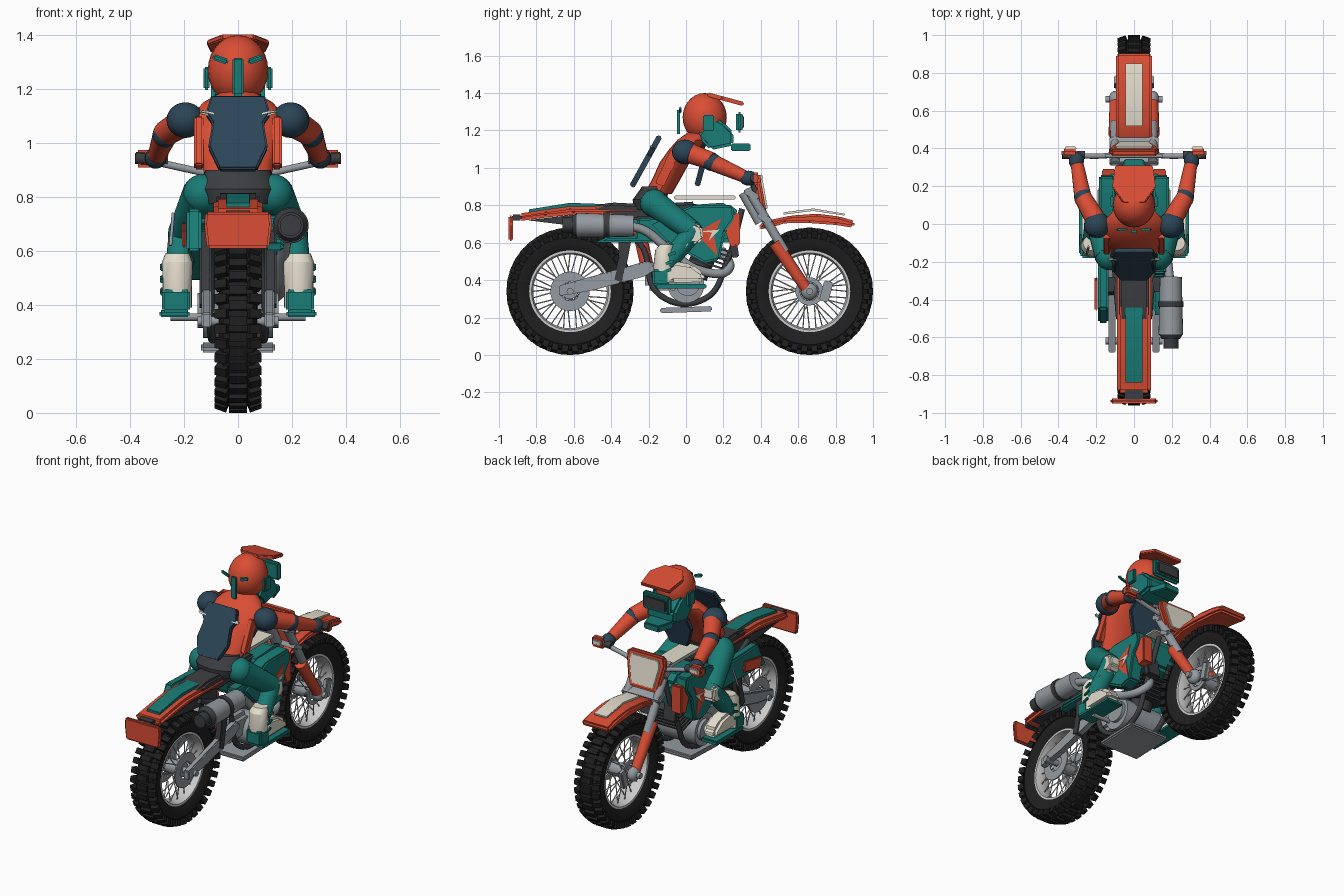
import bpy, bmesh, math
from mathutils import Matrix, Vector

if "Cube" in bpy.data.objects:
    bpy.data.objects.remove(bpy.data.objects["Cube"])

COL = dict(red=(.70, .075, .035), teal=(.01, .2, .18), navy=(.025, .06, .095), cream=(.78, .73, .62),
           dark=(.045, .047, .052), tyre=(.014, .014, .015), metal=(.30, .33, .36), silver=(.6, .62, .63))
MATS = {}
for k, c in COL.items():
    MATS[k] = bpy.data.materials.new(k)
    MATS[k].diffuse_color = (*c, 1)
SIDES = ((1, "right"), (-1, "left"))


def finish(name, bm, mat, bevel=0, loc=(0, 0, 0), rot=(0, 0, 0)):
    bmesh.ops.recalc_face_normals(bm, faces=bm.faces)
    if bevel:
        bmesh.ops.bevel(bm, geom=bm.edges[:], offset=bevel, segments=2, affect='EDGES', clamp_overlap=True)
    me = bpy.data.meshes.new(name)
    bm.to_mesh(me)
    bm.free()
    me.materials.append(MATS[mat])
    ob = bpy.data.objects.new(name, me)
    ob.location = loc
    ob.rotation_euler = [math.radians(a) for a in rot]
    bpy.context.collection.objects.link(ob)
    return ob


def box(name, c, size, mat, rot=(0, 0, 0), bevel=.006):
    bm = bmesh.new()
    bmesh.ops.create_cube(bm, size=1, matrix=Matrix.Diagonal((*size, 1)))
    return finish(name, bm, mat, bevel, c, rot)


def add_rod(bm, a, b, r1, r2, n):
    a, b = Vector(a), Vector(b)
    m = Matrix.Translation((a + b) / 2) @ (b - a).to_track_quat('Z', 'Y').to_matrix().to_4x4()
    bmesh.ops.create_cone(bm, cap_ends=True, segments=n, radius1=r1, radius2=r2, depth=(b - a).length, matrix=m)


def rod(name, a, b, r1, mat, r2=None, n=20):
    bm = bmesh.new()
    add_rod(bm, a, b, r1, r1 if r2 is None else r2, n)
    return finish(name, bm, mat)


def ball(name, c, r, mat, rot=(0, 0, 0), n=20):
    bm = bmesh.new()
    bmesh.ops.create_uvsphere(bm, u_segments=n, v_segments=n // 2 + 2, radius=1, matrix=Matrix.Diagonal((*r, 1)))
    return finish(name, bm, mat, 0, c, rot)


def prism(name, pts, d0, d1, mat, axis='x', bevel=.006, loc=(0, 0, 0), rot=(0, 0, 0)):
    """Outline pulled along an axis from d0 to d1."""
    put = {'x': lambda p, d: (d, *p), 'y': lambda p, d: (p[0], d, p[1]), 'z': lambda p, d: (*p, d)}[axis]
    bm = bmesh.new()
    lo, hi = [[bm.verts.new(put(p, d)) for p in pts] for d in (d0, d1)]
    bm.faces.new(lo)
    bm.faces.new(hi)
    for i in range(len(pts)):
        j = (i + 1) % len(pts)
        bm.faces.new((lo[i], lo[j], hi[j], hi[i]))
    return finish(name, bm, mat, bevel, loc, rot)


def loft(name, rings, mat, x=0, n=20):
    """Horizontal ellipses (y, z, rx, ry) joined into a body."""
    bm = bmesh.new()
    R = [[bm.verts.new((x + rx * math.cos(t * math.tau / n), y + ry * math.sin(t * math.tau / n), z))
          for t in range(n)] for y, z, rx, ry in rings]
    for a, b in zip(R, R[1:]):
        for i in range(n):
            bm.faces.new((a[i], a[(i + 1) % n], b[(i + 1) % n], b[i]))
    bm.faces.new(R[0])
    bm.faces.new(R[-1])
    return finish(name, bm, mat)


def lathe(name, c, prof, mat, n=48):
    """Closed (x, radius) section turned about the wheel axle."""
    bm = bmesh.new()
    R = [[bm.verts.new((x, r * math.cos(t * math.tau / n), r * math.sin(t * math.tau / n))) for x, r in prof]
         for t in range(n)]
    for i in range(n):
        for j in range(len(prof)):
            k, m = (i + 1) % n, (j + 1) % len(prof)
            bm.faces.new((R[i][j], R[i][m], R[k][m], R[k][j]))
    return finish(name, bm, mat, 0, c)


def tube(name, pts, r, mat):
    cu = bpy.data.curves.new(name, 'CURVE')
    cu.dimensions, cu.bevel_depth, cu.bevel_resolution, cu.use_fill_caps = '3D', r, 3, True
    sp = cu.splines.new('BEZIER')
    sp.bezier_points.add(len(pts) - 1)
    for bp, p in zip(sp.bezier_points, pts):
        bp.co, bp.handle_left_type, bp.handle_right_type = p, 'AUTO', 'AUTO'
    sp.resolution_u = 8
    cu.materials.append(MATS[mat])
    ob = bpy.data.objects.new(name, cu)
    bpy.context.collection.objects.link(ob)


# wheels: tyre, knobs, rim, spokes, hub, disc
for name, y, disc in (("front", .66, .075), ("rear", -.62, .105)):
    c = (0, y, .34)
    half = [(.048, .215), (.066, .245), (.07, .285), (.056, .31), (.02, .32)]
    lathe(name + "_tyre", c, half + [(-x, r) for x, r in reversed(half)], "tyre")
    bm = bmesh.new()
    for i in range(36):
        for x, r, w, tilt, off in ((0, .322, .066, 0, 0), (.06, .314, .046, .35, .5), (-.06, .314, .046, -.35, .5)):
            m = (Matrix.Rotation((i + off) * math.tau / 36, 4, 'X') @ Matrix.Translation((x, 0, r))
                 @ Matrix.Rotation(tilt, 4, 'Y') @ Matrix.Diagonal((w, .034, .036, 1)))
            bmesh.ops.create_cube(bm, size=1, matrix=m)
    finish(name + "_tyre_knobs", bm, "tyre", 0, c)
    half = [(.05, .224), (.05, .206), (.02, .197)]
    lathe(name + "_rim", c, half + [(-x, r) for x, r in reversed(half)], "silver")
    bm = bmesh.new()
    for i in range(36):
        s, a = (1 if i % 2 else -1), i * math.tau / 36
        b = a + (.45 if i % 4 < 2 else -.45)
        add_rod(bm, (s * .045, .04 * math.cos(b), .04 * math.sin(b)), (s * .012, .2 * math.cos(a), .2 * math.sin(a)),
                .0032, .0032, 6)
    finish(name + "_spokes", bm, "silver", 0, c)
    rod(name + "_hub", (-.06, y, .34), (.06, y, .34), .042, "metal")
    rod(name + "_axle", (-.15, y, .34), (.15, y, .34), .018, "metal")
    for s, side in SIDES:
        lathe(f"{name}_{side}_disc", (s * .068, y, .34), [(-.004, disc), (.004, disc), (.004, .05), (-.004, .05)], "metal")

# fork, swingarm, frame and side parts, mirrored
for s, side in SIDES:
    x = s * .1
    rod(side + "_fork_upper", (x, .33, .89), (x, .53, .55), .025, "metal")
    rod(side + "_fork_lower", (x, .475, .60), (x, .65, .345), .035, "red", .029)
    ball(side + "_fork_foot", (x, .66, .34), (.034, .045, .045), "metal")
    box(side + "_brake_caliper", (s * .09, .75, .34), (.03, .05, .11), "metal", (-15, 0, 0))
    prism(side + "_swingarm", [(-.68, .315), (-.68, .37), (-.2, .505), (-.16, .46), (-.22, .42), (-.5, .345)],
          s * .098, s * .136, "metal")
    prism(side + "_rear_frame", [(-.39, .40), (-.34, .38), (-.31, .52), (-.28, .68), (-.36, .68), (-.36, .52)],
          s * .098, s * .142, "dark")
    tube(side + "_frame_rail", [(s * .06, .30, .78), (s * .09, .22, .5), (s * .09, .1, .3), (s * .1, -.14, .32),
                                (s * .1, -.25, .6), (s * .08, -.5, .73)], .016, "dark")
    # tank shroud with trim
    prism(side + "_shroud", [(-.2, .70), (.03, .80), (.25, .80), (.26, .73), (.21, .66), (.18, .51), (.1, .49),
                             (-.1, .60)], s * .10, s * .185, "teal", bevel=.01)
    prism(side + "_radiator_scoop", [(.19, .74), (.29, .76), (.29, .59), (.24, .575), (.21, .66)],
          s * .1, s * .17, "red")
    prism(side + "_red_flash", [(.03, .64), (.19, .73), (.15, .64), (.17, .53), (.09, .61)], s * .184, s * .189, "red", bevel=0)
    prism(side + "_white_flash", [(.07, .66), (.18, .67), (.12, .61), (.14, .655)], s * .187, s * .193, "cream", bevel=0)
    # handlebar ends
    rod(side + "_grip", (s * .26, .365, .935), (s * .38, .365, .945), .022, "dark")
    box(side + "_hand_guard", (s * .34, .375, .942), (.085, .045, .065), "red", bevel=.012)
    box(side + "_guard_cap", (s * .335, .402, .95), (.065, .014, .03), "cream")
    rod(side + "_foot_peg", (s * .1, -.07, .355), (s * .25, -.07, .355), .014, "metal")

# steering
tube("handlebar", [(-.36, .365, .942), (-.17, .36, .90), (-.08, .37, .88), (.08, .37, .88), (.17, .36, .90),
                   (.36, .365, .942)], .014, "metal")
rod("handlebar_crossbar", (-.15, .36, .93), (.15, .36, .93), .01, "metal")
box("upper_clamp", (0, .35, .86), (.26, .08, .035), "metal", (-30, 0, 0))
box("lower_clamp", (0, .42, .73), (.26, .08, .035), "metal", (-30, 0, 0))
rod("steering_head", (0, .31, .87), (0, .4, .71), .032, "metal")
plate = [(-.1, -.11), (.1, -.11), (.135, .06), (.12, .11), (-.12, .11), (-.135, .06)]
prism("front_plate", plate, -.018, .018, "red", 'y', .01, (0, .395, .86), (10, 0, 0))
prism("front_plate_panel", [(x * .78, z * .78) for x, z in plate], .016, .028, "cream", 'y', .004, (0, .395, .86), (10, 0, 0))

# fenders and plate
prism("front_fender", [(.38, .68), (.42, .715), (.56, .745), (.7, .755), (.82, .74), (.905, .715), (.895, .68),
                       (.8, .695), (.66, .705), (.53, .705), (.42, .67)], -.095, .095, "red", bevel=.012)
prism("front_fender_stripe", [(.52, .762), (.68, .783), (.85, .755), (.85, .745), (.68, .770), (.52, .75)],
      -.045, .045, "cream", bevel=.002)
prism("rear_fender", [(-.895, .715), (-.895, .755), (-.75, .778), (-.62, .795), (-.25, .79), (-.25, .75), (-.6, .75),
                      (-.75, .735)], -.09, .09, "red", bevel=.016)
prism("rear_fender_stripe", [(-.84, .778), (-.62, .813), (-.4, .805), (-.4, .79), (-.62, .79), (-.84, .76)],
      -.045, .045, "teal", bevel=.002)
prism("inner_fender", [(-.85, .72), (-.6, .75), (-.3, .75), (-.3, .67), (-.6, .69)], -.07, .07, "dark")
prism("rear_plate", [(-.115, .61), (.115, .61), (.125, .70), (.12, .745), (-.12, .745), (-.125, .70)],
      -.95, -.925, "red", 'y', .008)
box("rear_plate_bracket", (0, -.905, .735), (.1, .05, .03), "dark")

# seat, tank, side panels
prism("seat", [(-.52, .79), (-.4, .815), (-.2, .805), (.05, .82), (.08, .74), (-.3, .72), (-.45, .755)],
      -.08, .08, "dark", bevel=.014)
prism("tank", [(-.03, .72), (0, .80), (.22, .815), (.29, .76), (.26, .6), (.05, .6)], -.125, .125, "teal", bevel=.02)
box("tank_top_panel", (0, .1, .842), (.13, .33, .022), "cream")
prism("left_side_panel", [(-.53, .6), (-.5, .65), (-.45, .755), (0, .74), (.05, .6)], -.19, -.135, "teal", bevel=.01)
prism("right_side_panel", [(-.49, .6), (-.42, .632), (-.27, .632), (-.26, .73), (0, .74), (.05, .6)], .1, .17, "teal", bevel=.01)
box("left_rear_trim", (-.2, -.37, .66), (.016, .17, .07), "red", (10, 0, 0))
rod("left_lever", (-.24, -.12, .74), (-.25, -.16, .62), .006, "metal")

# engine
rod("crankcase", (-.13, 0, .375), (.13, 0, .375), .098, "metal", n=28)
rod("clutch_cover", (-.15, .01, .38), (.15, .01, .38), .065, "metal", n=28)
box("gearbox", (0, -.12, .42), (.2, .2, .15), "metal", bevel=.025)
rod("cylinder", (0, .05, .42), (0, .15, .66), .065, "dark")
for i in range(6):
    box(f"cooling_fin_{i}", (0, .105 + .008 * i, .465 + .023 * i), (.23, .19, .011), "dark", (-18, 0, 0), .002)
for s, side in SIDES:
    box(side + "_radiator", (s * .08, .25, .62), (.09, .04, .2), "dark", (8, 0, 0))
box("skid_plate", (0, 0, .242), (.275, .28, .028), "metal", (2, 0, 0), .008)
rod("shock", (0, -.2, .44), (0, -.26, .7), .035, "red")

# exhaust
tube("exhaust_pipe", [(.04, .19, .56), (.1, .23, .46), (.155, .08, .45), (.165, -.1, .57), (.18, -.22, .665),
                      (.19, -.3, .69)], .024, "metal")
rod("silencer", (.195, -.585, .695), (.195, -.28, .69), .065, "metal", .058, 24)
rod("silencer_band", (.195, -.44, .695), (.195, -.41, .695), .067, "dark", n=24)
rod("silencer_cap", (.195, -.61, .695), (.195, -.58, .695), .048, "dark", .065, 24)
rod("silencer_tip", (.195, -.66, .695), (.195, -.6, .695), .04, "dark", n=24)

# rider body
loft("hips", [(-.2, .775, .12, .08), (-.195, .83, .145, .09), (-.16, .90, .12, .075)], "dark")
loft("torso", [(-.15, .86, .12, .075), (-.11, .93, .135, .075), (-.06, 1.03, .16, .08), (-.01, 1.1, .17, .08),
               (.03, 1.15, .13, .075), (.06, 1.19, .06, .05)], "red")
back = [(-.07, -.155), (.07, -.155), (.11, -.06), (.095, .04), (.12, .08), (.1, .155), (-.1, .155), (-.12, .08),
        (-.095, .04), (-.11, -.06)]
prism("back_protector", back, -.015, .015, "navy", 'y', .006, (0, -.215, 1.035), (-29, 0, 0))
prism("chest_protector", [(-.06, -.1), (.06, -.1), (.11, .03), (.09, .1), (-.09, .1), (-.11, .03)], -.015, .015,
      "navy", 'y', .006, (0, .085, 1.0), (-15, 0, 0))
box("belt_badge", (0, -.262, .8), (.09, .02, .045), "teal")
for s, side in SIDES:
    box(side + "_back_bar", (s * .11, -.185, 1.11), (.065, .014, .018), "cream", (-29, -s * 12, 0))
    box(side + "_body_strap", (s * .145, -.1, 1.0), (.035, .05, .2), "red", (-25, 0, 0))
    # arms
    ball(side + "_shoulder", (s * .195, -.005, 1.085), (.07, .07, .066), "navy")
    rod(side + "_upper_arm", (s * .19, 0, 1.085), (s * .27, .14, 1.035), .056, "red", .047)
    ball(side + "_elbow", (s * .27, .14, 1.03), (.047, .055, .047), "navy")
    rod(side + "_forearm", (s * .27, .14, 1.03), (s * .3, .31, .955), .046, "red", .034)
    ball(side + "_glove", (s * .305, .335, .945), (.04, .05, .04), "navy")
    # legs
    ball(side + "_hip_joint", (s * .13, -.17, .81), (.075, .075, .075), "teal")
    rod(side + "_thigh", (s * .135, -.17, .81), (s * .205, .03, .665), .073, "teal", .056)
    ball(side + "_knee", (s * .205, .03, .66), (.055, .058, .06), "teal")
    prism(side + "_knee_guard", [(.02, .6), (.0, .66), (.04, .705), (.085, .69), (.095, .62), (.06, .59)],
          s * .175, s * .255, "cream", bevel=.012)
    rod(side + "_shin", (s * .205, .03, .65), (s * .225, -.11, .48), .054, "teal", .05)
    box(side + "_shin_guard", (s * .225, -.02, .56), (.07, .03, .11), "cream", (-38, 0, 0), .01)
    loft(side + "_boot_shaft", [(-.11, .39, .055, .055), (-.12, .47, .055, .055), (-.115, .56, .056, .05),
                                (-.1, .59, .045, .04)], "cream", s * .225)
    prism(side + "_boot_foot", [(-.16, .385), (-.15, .44), (-.06, .50), (.03, .485), (.095, .44), (.105, .39)],
          s * .18, s * .275, "cream", bevel=.018)
    box(side + "_boot_heel", (s * .23, -.135, .415), (.105, .09, .085), "teal", (0, 0, 0), .01)
    box(side + "_boot_sole", (s * .235, -.025, .368), (.112, .27, .025), "teal")
    for i in range(3):
        box(f"{side}_boot_buckle_{i}", (s * .283, -.1 + .012 * i, .45 + .045 * i), (.012, .045, .016), "teal", (20, 0, 0), .003)

# helmet
ball("helmet", (0, .1, 1.27), (.112, .118, .13), "red", n=24)
rod("neck", (0, .04, 1.12), (0, .08, 1.2), .06, "dark")
prism("helmet_jaw", [(.06, 1.17), (.13, 1.28), (.2, 1.245), (.255, 1.19), (.255, 1.12), (.13, 1.095)],
      -.1, .1, "teal", bevel=.015)
prism("chin_guard", [(-.085, .24), (-.05, .345), (.05, .345), (.085, .24)], 1.09, 1.13, "teal", 'z')
prism("visor", [(-.06, 0), (-.115, .08), (-.1, .2), (.1, .2), (.115, .08), (.06, 0)], -.011, .011, "red", 'z', .005,
      (0, .115, 1.393), (-15, 0, 0))
box("goggle_frame", (0, .285, 1.245), (.19, .035, .11), "teal", bevel=.012)
box("goggle_lens", (0, .303, 1.245), (.15, .016, .07), "dark")
box("helmet_back_strip", (0, -.04, 1.245), (.04, .014, .14), "teal")
for s, side in SIDES:
    box(side + "_helmet_strip", (s * .065, -.03, 1.31), (.06, .014, .022), "teal", (0, -s * 20, 0))
    box(side + "_helmet_side", (s * .117, .12, 1.24), (.022, .06, .085), "teal")

# smooth shading with crisp edges
for ob in bpy.context.scene.objects:
    if ob.type == 'MESH':
        ob.select_set(True)
        bpy.context.view_layer.objects.active = ob
bpy.ops.object.shade_smooth_by_angle(angle=math.radians(32))

for m in bpy.data.materials:
    if m.users and not m.is_grease_pencil:
        m.use_nodes = True
        m.node_tree.nodes["Principled BSDF"].inputs["Base Color"].default_value = m.diffuse_color
